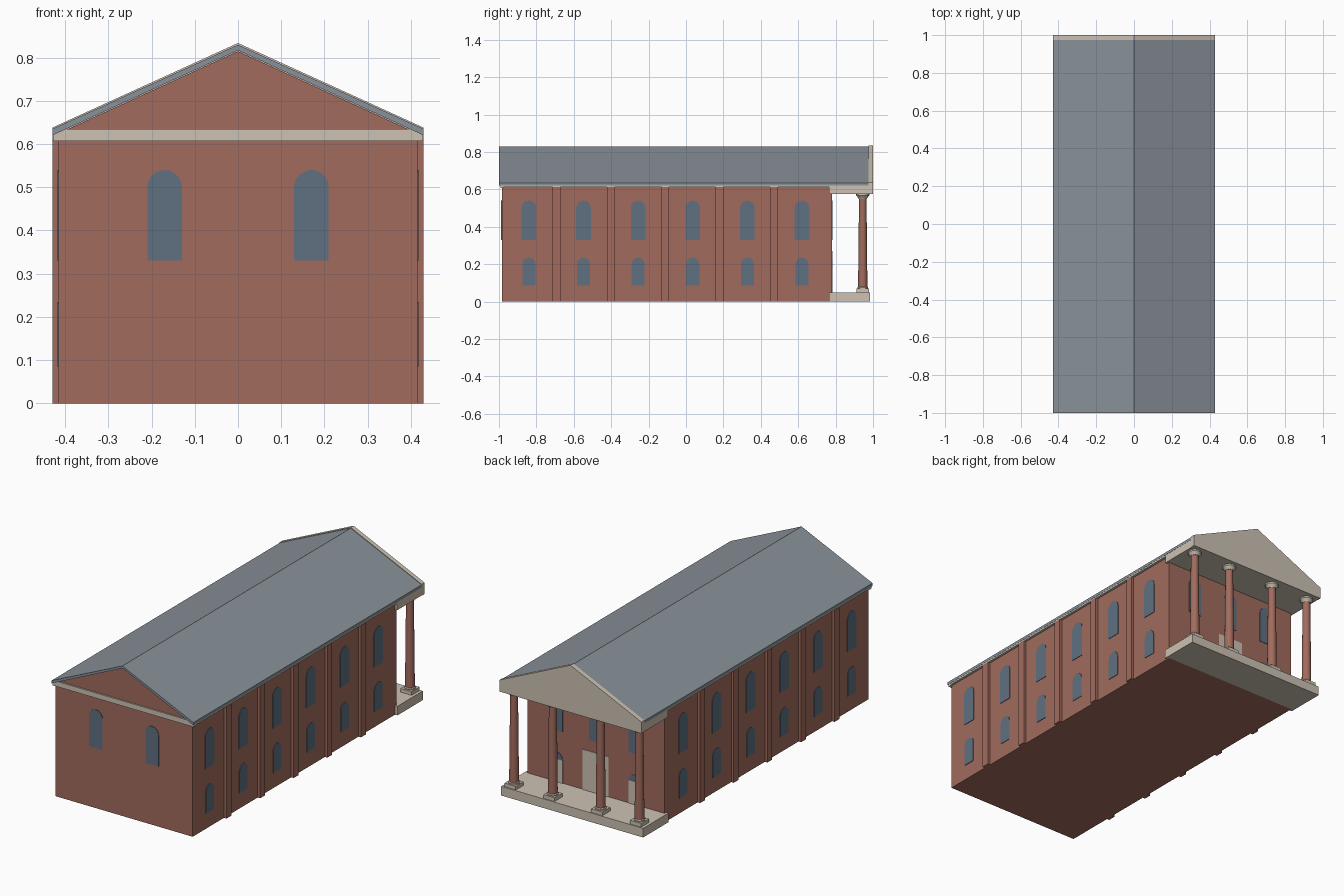
import bpy
import bmesh
import math
from mathutils import Vector

default = bpy.data.objects.get("Cube")
if default:
    bpy.data.objects.remove(default, do_unlink=True)


def material(name, rgb):
    m = bpy.data.materials.new(name)
    m.use_nodes = True
    m.diffuse_color = (*rgb, 1)
    node = next(n for n in m.node_tree.nodes if n.type == 'BSDF_PRINCIPLED')
    node.inputs["Base Color"].default_value = (*rgb, 1)
    node.inputs["Roughness"].default_value = 0.9
    return m


BRICK = material("brick red", (0.36, 0.148, 0.11))
ROOF = material("slate grey", (0.25, 0.285, 0.32))
STONE = material("cream stone", (0.61, 0.54, 0.45))
GLASS = material("window blue", (0.115, 0.16, 0.215))


def finish(bm, name, mat):
    bmesh.ops.recalc_face_normals(bm, faces=bm.faces)
    mesh = bpy.data.meshes.new(name)
    bm.to_mesh(mesh)
    bm.free()
    mesh.materials.append(mat)
    obj = bpy.data.objects.new(name, mesh)
    bpy.context.collection.objects.link(obj)
    return obj


def prism(name, profile, start, end, mat, axis='Y'):
    """Extrude a (horizontal, z) profile along the Y or X axis."""
    bm = bmesh.new()
    if axis == 'Y':
        verts = [bm.verts.new((h, start, z)) for h, z in profile]
        step = Vector((0, end - start, 0))
    else:
        verts = [bm.verts.new((start, h, z)) for h, z in profile]
        step = Vector((end - start, 0, 0))
    face = bm.faces.new(verts)
    new = bmesh.ops.extrude_face_region(bm, geom=[face])["geom"]
    bmesh.ops.translate(bm, vec=step,
                        verts=[v for v in new if isinstance(v, bmesh.types.BMVert)])
    return finish(bm, name, mat)


def box(name, x, y, z, mat):
    profile = [(x[0], z[0]), (x[1], z[0]), (x[1], z[1]), (x[0], z[1])]
    return prism(name, profile, y[0], y[1], mat)


def lathe(name, x, y, profile, mat, sides=16):
    """Round part from (radius, z) rings."""
    bm = bmesh.new()
    rings = []
    for r, z in profile:
        rings.append([bm.verts.new((x + r * math.cos(math.tau * i / sides),
                                    y + r * math.sin(math.tau * i / sides), z))
                      for i in range(sides)])
    for a, b in zip(rings, rings[1:]):
        for i in range(sides):
            j = (i + 1) % sides
            bm.faces.new((a[i], a[j], b[j], b[i]))
    bm.faces.new(rings[0])
    bm.faces.new(rings[-1])
    obj = finish(bm, name, mat)
    bpy.ops.object.select_all(action='DESELECT')
    obj.select_set(True)
    bpy.context.view_layer.objects.active = obj
    bpy.ops.object.shade_smooth_by_angle(angle=math.radians(35))
    return obj


def arch(centre, width, bottom, top, steps=10):
    """Outline of a round-headed opening."""
    r = width / 2
    head = [(centre + r * math.cos(math.pi * i / steps),
             top - r + r * math.sin(math.pi * i / steps)) for i in range(steps + 1)]
    if bottom >= top - r:
        return head
    return [(centre - r, bottom), (centre + r, bottom)] + head


WALL, EDGE = 0.415, 0.43
FRONT, BACK = -0.985, 0.78
PLATE = 0.003
UPPER = (0.33, 0.54)
LOWER = (0.085, 0.235)

# Brick hall with gabled ends
prism("brick_hall", [(-WALL, 0), (WALL, 0), (WALL, 0.625), (0, 0.815), (-WALL, 0.625)],
      FRONT, BACK, BRICK)

# Roof shell
prism("roof", [(-EDGE, 0.62), (0, 0.817), (EDGE, 0.62),
               (EDGE, 0.635), (0, 0.83), (-EDGE, 0.635)], -1.0, 0.975, ROOF)

# Cornice across the front gable and under both eaves
box("front_cornice", (-EDGE + 0.002, EDGE - 0.002), (-0.993, FRONT + 0.01), (0.607, 0.635), STONE)
for side, label in ((1, "left"), (-1, "right")):
    xs = sorted((side * (WALL - 0.01), side * (EDGE - 0.002)))
    box(label + "_eave_cornice", xs, (FRONT, BACK), (0.612, 0.622), STONE)

    # Side pilasters
    for i in range(5):
        y = -0.693 + 0.291 * i
        xs = sorted((side * (WALL - 0.01), side * EDGE))
        box(f"{label}_pilaster_{i + 1}", xs, (y - 0.021, y + 0.021), (0, 0.613), BRICK)

    # Two rows of side windows
    for i in range(6):
        y = -0.84 + 0.292 * i
        for row, width, (low, high) in (("upper", 0.078, UPPER), ("lower", 0.07, LOWER)):
            prism(f"{label}_{row}_window_{i + 1}", arch(y, width, low, high),
                  side * (WALL - PLATE), side * (WALL + PLATE), GLASS, 'X')

    # Front windows
    prism(label + "_front_window", arch(side * 0.17, 0.08, *UPPER),
          FRONT - PLATE, FRONT + PLATE, GLASS)

    # Side porch doors with glazed arched heads
    x = side * 0.24
    box(label + "_porch_door", (x - 0.04, x + 0.04), (BACK - PLATE, BACK + PLATE),
        (0.05, 0.175), STONE)
    prism(label + "_door_fanlight", arch(x, 0.08, 0.175, 0.215),
          BACK - PLATE, BACK + PLATE, GLASS)

# Upper windows and main door inside the porch
for i, x in enumerate((-0.24, 0, 0.24)):
    prism(f"porch_window_{i + 1}", arch(x, 0.08, *UPPER), BACK - PLATE, BACK + PLATE, GLASS)
box("main_door", (-0.078, 0.078), (BACK - PLATE, BACK + PLATE), (0.05, 0.27), STONE)

# Porch floor, entablature and pediment
box("porch_floor", (-EDGE, EDGE), (0.765, 0.985), (0, 0.05), STONE)
box("entablature", (-EDGE + 0.002, EDGE - 0.002), (0.765, 0.98), (0.575, 0.622), STONE)
prism("pediment", [(-EDGE, 0.575), (EDGE, 0.575), (EDGE, 0.638), (0, 0.834), (-EDGE, 0.638)],
      0.975, 1.0, STONE)

# Four porch columns
COL_Y = 0.945
for i, x in enumerate((-0.38, -0.145, 0.145, 0.38)):
    n = i + 1
    box(f"column_plinth_{n}", (x - 0.034, x + 0.034), (COL_Y - 0.034, COL_Y + 0.034),
        (0.05, 0.07), STONE)
    lathe(f"column_base_{n}", x, COL_Y, [(0.029, 0.07), (0.029, 0.076), (0.025, 0.08)], STONE)
    lathe(f"column_shaft_{n}", x, COL_Y, [(0.025, 0.075), (0.02, 0.555)], BRICK)
    lathe(f"column_capital_{n}", x, COL_Y,
          [(0.022, 0.55), (0.025, 0.556), (0.035, 0.567), (0.035, 0.576)], STONE)
